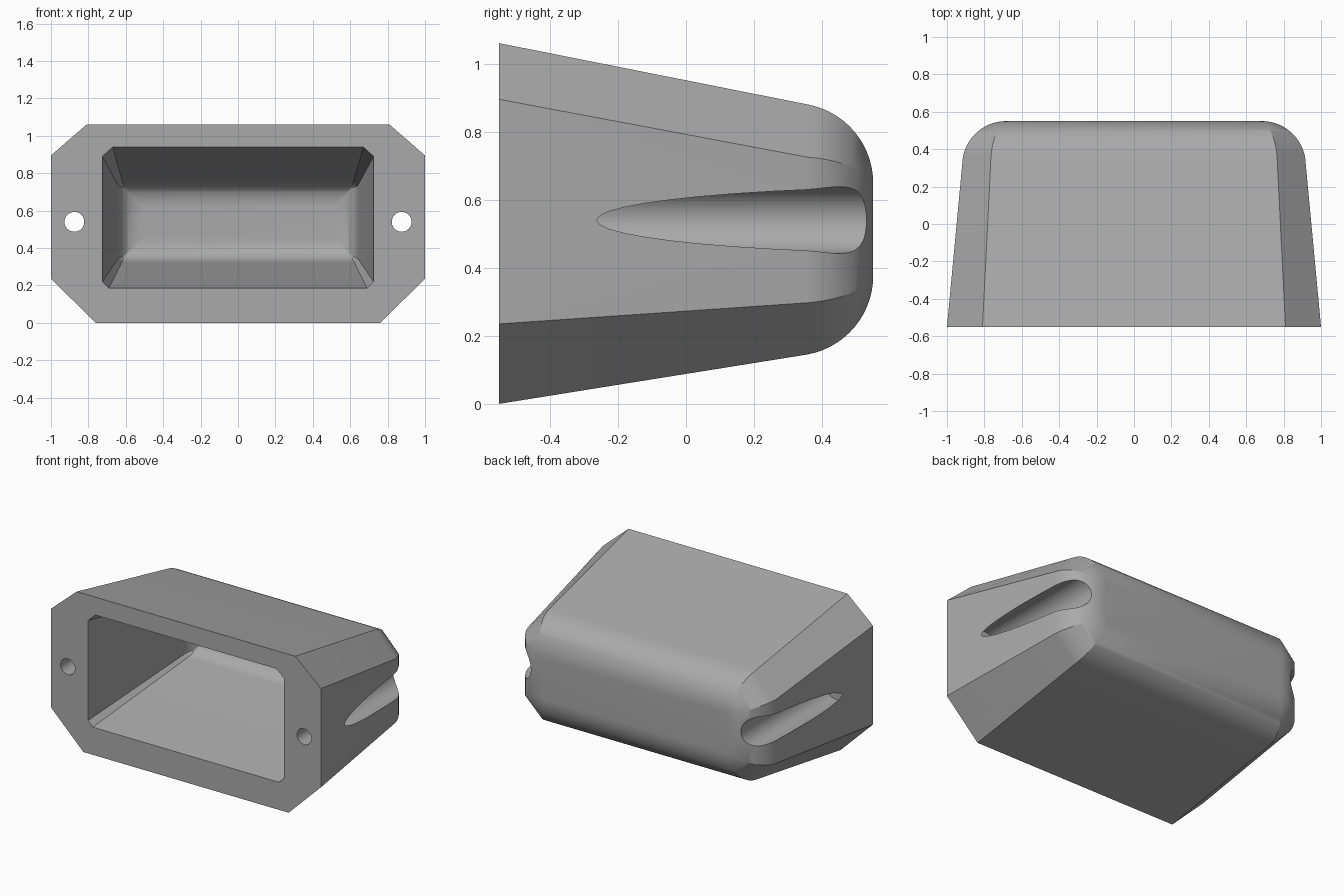
import bpy, bmesh, math

if "Cube" in bpy.data.objects:
    bpy.data.objects.remove(bpy.data.objects["Cube"])

FRONT, BACK, MID_Z = -0.55, 0.55, 0.54


def make_object(name, bm):
    bmesh.ops.recalc_face_normals(bm, faces=bm.faces)
    mesh = bpy.data.meshes.new(name)
    bm.to_mesh(mesh)
    bm.free()
    obj = bpy.data.objects.new(name, mesh)
    bpy.context.collection.objects.link(obj)
    return obj


def octagon(hx, zb, zt, cb, ct):
    """Chamfered rectangle; cb and ct are the bottom and top (x, z) chamfers."""
    right = [(hx - cb[0], zb), (hx, zb + cb[1]), (hx, zt - ct[1]), (hx - ct[0], zt)]
    return right + [(-x, z) for x, z in reversed(right)]


def tapered_shell(name, first, last, y_back, radius, y_extra=0.0, steps=14):
    """Taper between two octagons, then round over into a flat back."""
    def mix(t):
        m = lambda a, b: a + (b - a) * t
        return [tuple(m(p, q) for p, q in zip(a, b)) if isinstance(a, tuple)
                else m(a, b) for a, b in zip(first, last)]

    a0 = math.radians(10)
    y_round = y_back - radius + radius * math.sin(a0)
    sections = [(FRONT - y_extra, octagon(*mix(-y_extra / (y_round - FRONT))))]
    for i in range(steps + 1):
        a = a0 + (math.pi / 2 - a0) * i / steps
        d = radius * (math.cos(a0) - math.cos(a))
        hx, zb, zt, cb, ct = last
        shrink = lambda c: tuple(max(v - 0.586 * d, 0.004) for v in c)
        sections.append((y_back - radius + radius * math.sin(a),
                         octagon(hx - d, zb + d, zt - d, shrink(cb), shrink(ct))))
    bm = bmesh.new()
    rings = [[bm.verts.new((x, y, z)) for x, z in pts] for y, pts in sections]
    for r0, r1 in zip(rings, rings[1:]):
        for i in range(8):
            j = (i + 1) % 8
            bm.faces.new((r0[i], r0[j], r1[j], r1[i]))
    bm.faces.new(rings[0])
    bm.faces.new(rings[-1])
    return make_object(name, bm)


def rod(name, x, radius, y0, y1, sides=48):
    """Cylinder lying along y."""
    bm = bmesh.new()
    rings = [[bm.verts.new((x + radius * math.cos(math.tau * i / sides), y,
                            MID_Z + radius * math.sin(math.tau * i / sides)))
              for i in range(sides)] for y in (y0, y1)]
    for i in range(sides):
        j = (i + 1) % sides
        bm.faces.new((rings[0][i], rings[0][j], rings[1][j], rings[1][i]))
    bm.faces.new(rings[0])
    bm.faces.new(rings[1])
    return make_object(name, bm)


# Outer housing: tapered octagonal block with a rounded back
housing = tapered_shell("housing",
                        (1.0, 0.0, 1.06, (0.24, 0.235), (0.19, 0.165)),
                        (0.915, 0.145, 0.88, (0.155, 0.152), (0.15, 0.155)),
                        BACK, 0.235)

# Hollow that follows the outer taper
cutters = [tapered_shell("cavity_cutter",
                         (0.725, 0.185, 0.94, (0.035, 0.035), (0.055, 0.05)),
                         (0.64, 0.325, 0.755, (0.02, 0.02), (0.022, 0.022)),
                         0.46, 0.13, y_extra=0.02)]

# Screw holes through the rim, opening into wide grooves on the sides
for side, s in (("left", -1), ("right", 1)):
    cutters.append(rod(side + "_groove_cutter", s * 0.875, 0.098, -0.35, 0.7))
    cutters.append(rod(side + "_hole_cutter", s * 0.875, 0.053, -0.7, 0.3))

for cutter in cutters:
    mod = housing.modifiers.new(cutter.name, 'BOOLEAN')
    mod.operation = 'DIFFERENCE'
    mod.solver = 'EXACT'
    mod.object = cutter

# Bake the cuts, then remove the helpers
graph = bpy.context.evaluated_depsgraph_get()
baked = bpy.data.meshes.new_from_object(housing.evaluated_get(graph))
housing.modifiers.clear()
housing.data = baked
for cutter in cutters:
    bpy.data.objects.remove(cutter)

# Single grey finish
grey = bpy.data.materials.new("grey")
grey.diffuse_color = (0.4, 0.4, 0.4, 1)
grey.use_nodes = True
grey.node_tree.nodes["Principled BSDF"].inputs["Base Color"].default_value = grey.diffuse_color
housing.data.materials.clear()
housing.data.materials.append(grey)

bpy.context.view_layer.objects.active = housing
housing.select_set(True)
bpy.ops.object.shade_smooth_by_angle(angle=math.radians(25))
